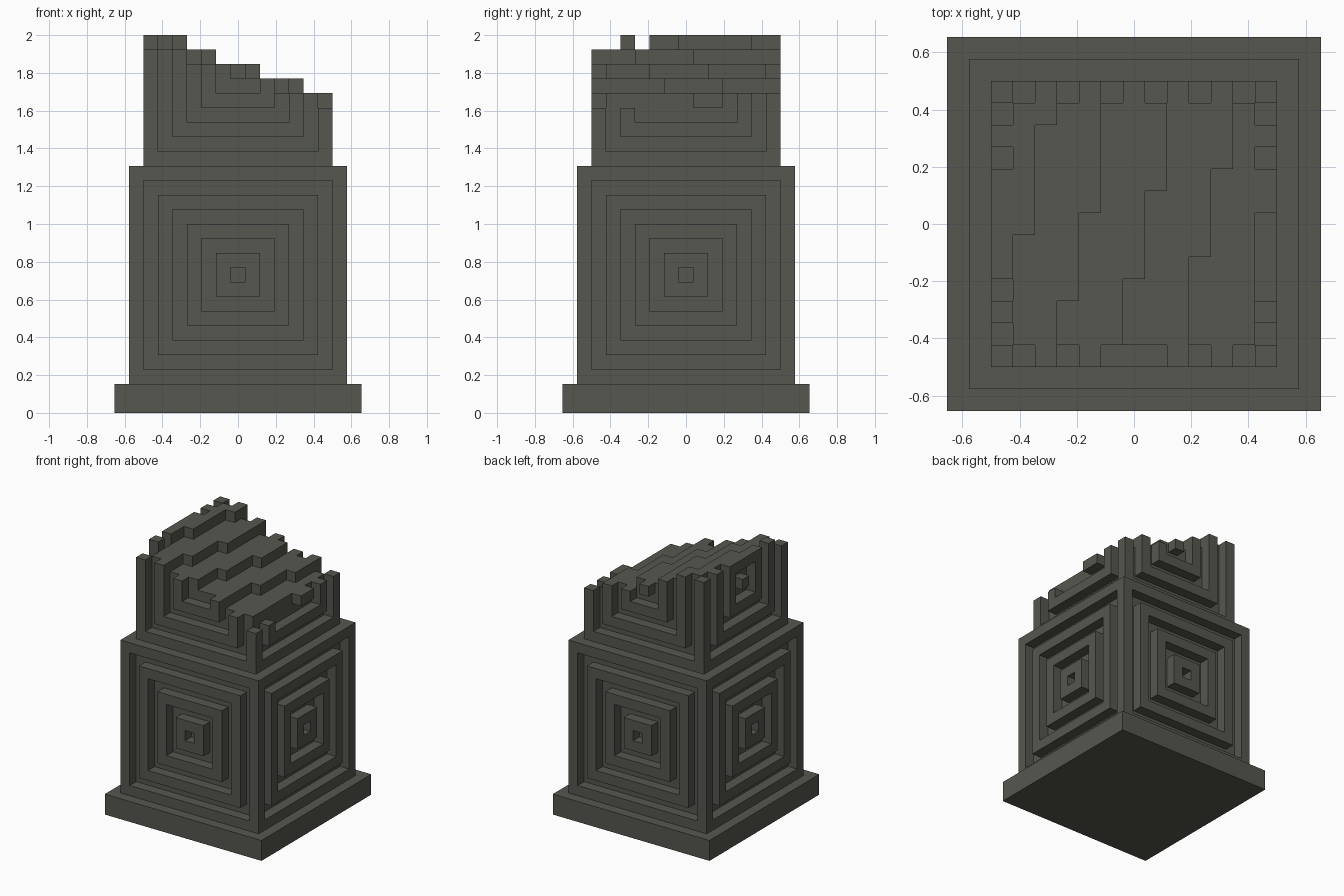
import bpy
import bmesh
from mathutils import Vector

cube = bpy.data.objects.get("Cube")
if cube:
    bpy.data.objects.remove(cube, do_unlink=True)

UNIT = 2 / 26  # edge of one block

stone = bpy.data.materials.new("dark_grey_stone")
stone.use_nodes = True
colour = (0.09, 0.095, 0.077, 1)
stone.diffuse_color = colour
bsdf = stone.node_tree.nodes["Principled BSDF"]
bsdf.inputs["Base Color"].default_value = colour
bsdf.inputs["Roughness"].default_value = 0.9


def finish(name, bm):
    mesh = bpy.data.meshes.new(name)
    bm.to_mesh(mesh)
    bm.free()
    mesh.materials.append(stone)
    obj = bpy.data.objects.new(name, mesh)
    bpy.context.collection.objects.link(obj)
    return obj


def make_slab(name, width, height):
    """Plain box standing on the ground, sized in blocks."""
    bm = bmesh.new()
    bmesh.ops.create_cube(bm, size=1)
    for v in bm.verts:
        v.co = Vector((v.co.x * width, v.co.y * width, (v.co.z + 0.5) * height)) * UNIT
    return finish(name, bm)


def carved_tier(name, width, floor, cut=None):
    """Block cube with concentric square grooves, one block deep, on its four
    sides; an optional cut rule gives the top height of each column."""
    r = width // 2
    cells = set()
    span = range(-r, r + 1)
    for x in span:
        for y in span:
            for level in span:
                z = floor + r + level
                if cut and z >= cut(x, y):
                    continue
                if max(abs(x), abs(y)) == r:
                    # distance from the centre of the carved side
                    ring = max(min(abs(x), abs(y)), abs(level))
                    if (r - ring) % 2:
                        continue
                cells.add((x, y, z))

    # skin only the exposed block faces
    bm = bmesh.new()
    corners = {}

    def corner(p):
        key = tuple(round(2 * c) for c in p)
        if key not in corners:
            corners[key] = bm.verts.new(p * UNIT)
        return corners[key]

    for cell in cells:
        centre = Vector(cell) + Vector((0, 0, 0.5))
        for axis in range(3):
            for sign in (-1, 1):
                n = Vector((0, 0, 0))
                n[axis] = sign
                if tuple(int(c + d) for c, d in zip(cell, n)) in cells:
                    continue
                u = Vector((0, 0, 0))
                u[(axis + 1) % 3] = 0.5
                v = n.cross(u)
                mid = centre + n / 2
                bm.faces.new([corner(mid + d) for d in (-u - v, u - v, u + v, v - u)])
    return finish(name, bm)


def sloping_top(x, y):
    """Stepped slope, falling mostly toward +x and slightly toward the front."""
    steps = sum(x <= reach + 0.22 * y for reach in (-4.94, -2.17, 0.6, 3.39))
    return 21 + (x < 6 or y > 0) + steps


make_slab("base_slab", 17, 2)
carved_tier("lower_carved_block", 15, 2)
carved_tier("upper_broken_block", 13, 17, sloping_top)
